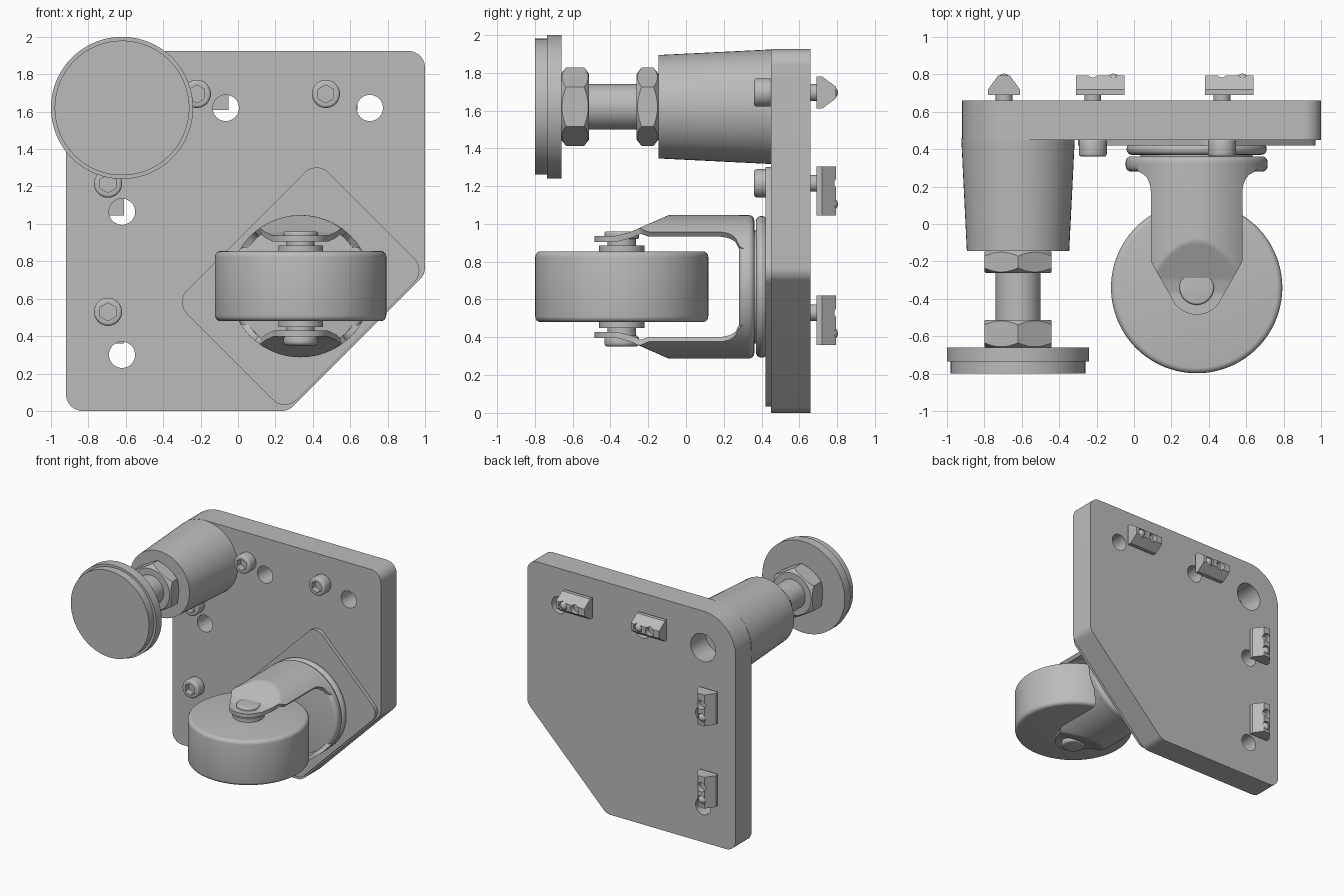
import bpy, bmesh, math
from mathutils import Vector

if "Cube" in bpy.data.objects:
    bpy.data.objects.remove(bpy.data.objects["Cube"])

grey = bpy.data.materials.new("light_grey")
grey.use_nodes = True
COLOUR = (0.5, 0.5, 0.5, 1)
grey.diffuse_color = COLOUR
grey.node_tree.nodes["Principled BSDF"].inputs["Base Color"].default_value = COLOUR
parts = []


def finish(name, bm, fix_normals=True):
    if fix_normals:
        bmesh.ops.recalc_face_normals(bm, faces=bm.faces)
    mesh = bpy.data.meshes.new(name)
    bm.to_mesh(mesh)
    bm.free()
    mesh.materials.append(grey)
    obj = bpy.data.objects.new(name, mesh)
    bpy.context.collection.objects.link(obj)
    parts.append(obj)
    return obj


def bake(obj):
    """Turn the modifier result into the object's own mesh."""
    graph = bpy.context.evaluated_depsgraph_get()
    mesh = bpy.data.meshes.new_from_object(obj.evaluated_get(graph))
    obj.modifiers.clear()
    obj.data = mesh


def combine(obj, cutters, operation="DIFFERENCE"):
    for cutter in cutters:
        mod = obj.modifiers.new("cut", "BOOLEAN")
        mod.operation, mod.solver, mod.object = operation, "EXACT", cutter
    bake(obj)
    for cutter in cutters:
        parts.remove(cutter)
        bpy.data.objects.remove(cutter)


def lathe(name, profile, cx, c2, axis="Y", seg=64):
    """Spin (radius, height) points about an axis; the second centre is z or y."""
    bm = bmesh.new()
    rings = []
    for r, h in profile:
        ring = []
        for i in range(seg):
            a = 2 * math.pi * (i + 0.5) / seg
            u, v = cx + r * math.cos(a), c2 + r * math.sin(a)
            ring.append(bm.verts.new((u, h, v) if axis == "Y" else (u, v, h)))
        rings.append(ring)
    for lo, hi in zip(rings, rings[1:]):
        for i in range(seg):
            j = (i + 1) % seg
            bm.faces.new((lo[i], lo[j], hi[j], hi[i]))
    bm.faces.new(rings[0])
    bm.faces.new(rings[-1])
    return finish(name, bm)


def drum(name, r, h0, h1, cx, c2, axis="Y", seg=48, soft=0.0):
    """Cylinder with optional rounded rims."""
    if not soft:
        return lathe(name, [(r, h0), (r, h1)], cx, c2, axis, seg)
    arc = [(soft * math.sin(k * math.pi / 8), soft * math.cos(k * math.pi / 8)) for k in range(5)]
    low = [(r - soft + s, h0 + soft - c) for s, c in arc]
    high = [(r - soft + s, h1 - soft + c) for s, c in reversed(arc)]
    return lathe(name, low + high, cx, c2, axis, seg)


def prism(name, outline, y0, y1):
    bm = bmesh.new()
    face = bm.faces.new([bm.verts.new((x, y0, z)) for x, z in outline])
    new = bmesh.ops.extrude_face_region(bm, geom=[face])["geom"]
    verts = [v for v in new if isinstance(v, bmesh.types.BMVert)]
    bmesh.ops.translate(bm, vec=(0, y1 - y0, 0), verts=verts)
    return finish(name, bm)


def rounded(corners, steps=10):
    """Fillet each (x, z, radius) corner of a convex polygon."""
    out = []
    for i, (x, z, r) in enumerate(corners):
        p = Vector((x, z))
        a = (Vector(corners[i - 1][:2]) - p).normalized()
        b = (Vector(corners[(i + 1) % len(corners)][:2]) - p).normalized()
        half = a.angle(b) / 2
        centre = p + (a + b).normalized() * r / math.sin(half)
        start = p + a * r / math.tan(half) - centre
        end = p + b * r / math.tan(half) - centre
        sweep = start.angle(end)
        for k in range(steps + 1):
            t = k / steps
            v = (start * math.sin((1 - t) * sweep) + end * math.sin(t * sweep)) / math.sin(sweep)
            out.append(centre + v)
    return out


# Mounting plate with clipped corner and through holes
R = 0.09
plate = prism("mounting_plate", rounded([(-0.92, 0, R), (0.27, 0, R), (1, 0.73, R),
                                         (1, 1.925, R), (-0.92, 1.925, 0.3)]), 0.45, 0.66)
holes = [(-0.065, 1.62, 0.07), (0.705, 1.62, 0.07), (-0.62, 1.065, 0.07),
         (-0.62, 0.3, 0.07), (-0.62, 1.62, 0.115)]
combine(plate, [drum("hole_cutter", r, 0.4, 0.7, x, z) for x, z, r in holes])

# Levelling foot: tapered post, rod, two chamfered nuts, pad
FX, FZ = -0.62, 1.62
lathe("foot_post", [(0.274, -0.145), (0.304, 0.46)], FX, FZ)
drum("foot_rod", 0.12, -0.67, -0.14, FX, FZ)
for name, y0, y1 in (("lock_nut", -0.262, -0.145), ("foot_nut", -0.662, -0.512)):
    nut = prism(name, [(FX + 0.208 * math.sin(k * math.pi / 3), FZ + 0.208 * math.cos(k * math.pi / 3))
                       for k in range(6)], y0, y1)
    chamfer = lathe("nut_chamfer", [(0.17, y0 - 0.002), (0.212, y0 + 0.03),
                                    (0.212, y1 - 0.03), (0.17, y1 + 0.002)], FX, FZ)
    combine(nut, [chamfer], "INTERSECT")
drum("foot_pad", 0.38, -0.735, -0.66, FX, FZ, seg=96)
drum("foot_pad_face", 0.36, -0.8, -0.73, FX, FZ, seg=96)


# Socket screws with slot nuts behind the plate
def fastener(x, z, dx, dz):
    head = drum("screw_head", 0.075, 0.36, 0.455, x, z, seg=32, soft=0.015)
    combine(head, [drum("socket_cutter", 0.048, 0.3, 0.41, x, z, seg=6)])
    drum("screw_shaft", 0.045, 0.44, 0.75, x, z, seg=24)
    bm = bmesh.new()
    ends = []
    for along in (-0.09, 0.17):
        ends.append([bm.verts.new((x + dx * along + dz * side, y, z + dz * along + dx * side))
                     for side, y in ((-0.085, 0.69), (0.085, 0.69), (0.085, 0.72),
                                     (0.03, 0.795), (-0.03, 0.795), (-0.085, 0.72))])
    for i in range(6):
        j = (i + 1) % 6
        bm.faces.new((ends[0][i], ends[0][j], ends[1][j], ends[1][i]))
    bm.faces.new(ends[0])
    bm.faces.new(ends[1])
    nut = finish("slot_nut", bm)
    bx, bz = x + 0.11 * dx, z + 0.11 * dz
    combine(nut, [drum("nut_hole_cutter", 0.038, 0.74, 0.85, px, pz, seg=24)
                  for px, pz in ((x, z), (bx, bz))])
    bm = bmesh.new()
    bmesh.ops.create_uvsphere(bm, u_segments=20, v_segments=12, radius=0.034)
    bmesh.ops.translate(bm, vec=(bx, 0.77, bz), verts=bm.verts)
    finish("spring_ball", bm)


for x in (-0.22, 0.47):
    fastener(x, 1.695, 1, 0)
for z in (1.215, 0.53):
    fastener(-0.695, z, 0, -1)

# Caster base plate turned 45 degrees, and swivel discs
CX, CZ, WY = 0.335, 0.667, -0.34
D = math.sqrt(0.5)
corners = [(CX + D * (u - v), CZ + D * (u + v), R)
           for u, v in ((-0.535, -0.415), (0.535, -0.415), (0.535, 0.415), (-0.535, 0.415))]
prism("caster_plate", rounded(corners), 0.42, 0.455)
drum("swivel_race", 0.375, 0.37, 0.43, CX, CZ, seg=72, soft=0.028)
drum("swivel_neck", 0.3, 0.34, 0.4, CX, CZ)
drum("fork_base", 0.38, 0.28, 0.362, CX, CZ, seg=72, soft=0.03)


# Fork arms: curved shell pressed flat towards the axle
def half_width(y):
    if y < -0.4:
        return max(0.008, math.sqrt(max(0, 0.145 ** 2 - (y - WY) ** 2)))
    if y < -0.2:
        return 0.132 + (y + 0.4) * 0.565
    t = min(1, max(0, (y - 0.17) / 0.11))
    return 0.245 + 0.075 * (1 - math.sqrt(1 - t * t))


def height(x, y):
    press = 0.27
    if y > -0.3:
        press = 0.288 + (y + 0.3) * 0.44
    elif y > -0.37:
        press = 0.27 + (y + 0.37) * 0.26
    return min(press, math.sqrt(0.38 ** 2 - x * x))


ROWS, COLS = 70, 36
bm = bmesh.new()
grid = []
for i in range(ROWS + 1):
    y = -0.485 + 0.795 * (i / ROWS) ** 1.4
    w = half_width(y)
    grid.append([bm.verts.new((x, y, height(x, y)))
                 for x in (w * (2 * j / COLS - 1) for j in range(COLS + 1))])
for a, b in zip(grid, grid[1:]):
    for j in range(COLS):
        bm.faces.new((a[j], a[j + 1], b[j + 1], b[j]))
fork = finish("fork_arms", bm, False)
fork.location = (CX, 0, CZ)
shell = fork.modifiers.new("thickness", "SOLIDIFY")
shell.thickness, shell.offset = 0.032, -1
mirror = fork.modifiers.new("pair", "MIRROR")
mirror.use_axis = (False, False, True)
bpy.context.view_layer.update()
bake(fork)

# Wheel with axle, washers and rivet heads
drum("wheel", 0.458, 0.48, 0.855, CX, WY, "Z", 96, 0.03)
drum("axle", 0.075, 0.38, 0.945, CX, WY, "Z")
drum("upper_washer", 0.12, 0.85, 0.885, CX, WY, "Z")
drum("lower_washer", 0.12, 0.45, 0.485, CX, WY, "Z")
drum("upper_rivet", 0.092, 0.92, 0.96, CX, WY, "Z", soft=0.012)
drum("lower_rivet", 0.092, 0.35, 0.41, CX, WY, "Z", soft=0.02)

# Smooth shading with crisp edges
bpy.ops.object.select_all(action="DESELECT")
for obj in parts:
    obj.select_set(True)
bpy.context.view_layer.objects.active = plate
bpy.ops.object.shade_smooth_by_angle(angle=math.radians(30))
